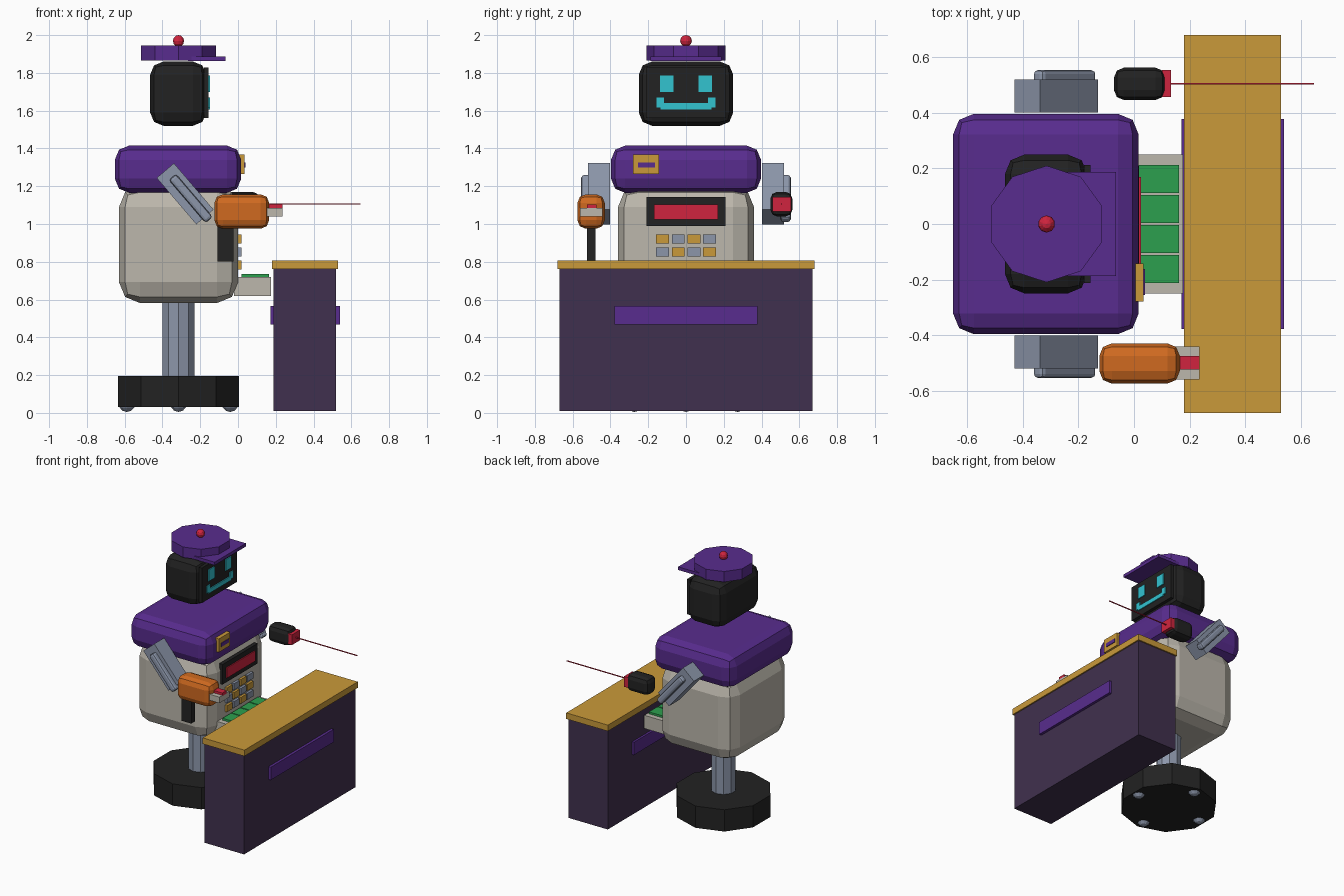
import bpy
import math

if "Cube" in bpy.data.objects:
    bpy.data.objects.remove(bpy.data.objects["Cube"], do_unlink=True)


def material(name, *srgb):
    rgb = [(c / 255 / 12.92) if c < 11 else ((c / 255 + 0.055) / 1.055) ** 2.4 for c in srgb]
    m = bpy.data.materials.new(name)
    m.use_nodes = True
    m.diffuse_color = (*rgb, 1)
    m.node_tree.nodes["Principled BSDF"].inputs["Base Color"].default_value = (*rgb, 1)
    return m


purple = material("purple", 88, 44, 142)
plum = material("dark plum", 64, 48, 78)
gold = material("gold", 202, 154, 58)
beige = material("warm grey", 188, 183, 172)
black = material("black", 34, 34, 34)
slate = material("slate", 140, 150, 170)
red = material("red", 208, 36, 62)
cyan = material("cyan", 50, 195, 208)
green = material("green", 44, 160, 78)
orange = material("orange", 208, 106, 32)


def finish(name, mat):
    obj = bpy.context.object
    obj.name = name
    obj.data.materials.append(mat)
    return obj


def box(name, mat, x, y, z, bevel=0):
    """Box from (min, max) ranges with an optional two-step chamfer."""
    ranges = (x, y, z)
    bpy.ops.mesh.primitive_cube_add(size=1, location=[sum(r) / 2 for r in ranges])
    obj = finish(name, mat)
    obj.scale = [r[1] - r[0] for r in ranges]
    bpy.ops.object.transform_apply(location=False, rotation=False, scale=True)
    if bevel:
        mod = obj.modifiers.new("chamfer", "BEVEL")
        mod.width = bevel
        mod.segments = 2
    return obj


def drum(name, mat, radius, z0, z1):
    bpy.ops.mesh.primitive_cylinder_add(vertices=10, radius=radius, depth=z1 - z0,
                                        location=(AXIS, 0, (z0 + z1) / 2))
    return finish(name, mat)


def ball(name, mat, radius, location):
    bpy.ops.mesh.primitive_uv_sphere_add(segments=10, ring_count=6, radius=radius, location=location)
    return finish(name, mat)


AXIS = -0.315  # centre line of the robot

# Counter
box("counter_body", plum, (0.188, 0.52), (-0.67, 0.67), (0.01, 0.765))
box("counter_top", gold, (0.18, 0.53), (-0.68, 0.68), (0.762, 0.808))
box("counter_stripe", purple, (0.172, 0.54), (-0.378, 0.378), (0.468, 0.565))

# Base, casters and post
drum("base", black, 0.337, 0.03, 0.195)
for i in range(4):
    a = i * math.pi / 2
    ball("caster", slate, 0.048, (AXIS + 0.273 * math.cos(a), 0.273 * math.sin(a), 0.053))
drum("post", slate, 0.088, 0.19, 0.62)

# Torso and shoulders
box("torso", beige, (-0.63, 0.0), (-0.36, 0.36), (0.582, 1.2), 0.11)
box("shoulders", purple, (-0.652, 0.017), (-0.397, 0.397), (1.165, 1.415), 0.075)
box("badge", gold, (0.0, 0.035), (-0.28, -0.143), (1.265, 1.367))
box("badge_slot", purple, (0.03, 0.04), (-0.255, -0.163), (1.298, 1.326))

# Register display and keys
box("display_frame", black, (-0.01, 0.018), (-0.21, 0.21), (0.99, 1.142))
box("display", red, (0.01, 0.026), (-0.17, 0.17), (1.025, 1.102))
for row in range(3):
    for col in range(4):
        y, z = -0.124 + col * 0.083, 0.92 - row * 0.068
        box("key", slate if (row + col) % 2 else gold, (-0.01, 0.018),
            (y - 0.034, y + 0.034), (z - 0.024, z + 0.024))

# Cash drawer with notes
box("cash_drawer", beige, (-0.02, 0.176), (-0.25, 0.25), (0.62, 0.72))
for i in range(4):
    y = -0.162 + i * 0.108
    box("note_stack", green, (0.018, 0.163), (y - 0.05, y + 0.05), (0.71, 0.735))

# Head and face
box("head", black, (-0.465, -0.168), (-0.25, 0.25), (1.52, 1.86), 0.07)
box("face_screen", black, (-0.18, -0.156), (-0.212, 0.212), (1.562, 1.828))
FACE = (-0.16, -0.149)
box("mouth", cyan, FACE, (-0.135, 0.135), (1.607, 1.64))
for s in (-1, 1):
    box("eye", cyan, FACE, sorted((s * 0.066, s * 0.137)), (1.7, 1.787))
    box("mouth_corner", cyan, FACE, sorted((s * 0.117, s * 0.157)), (1.617, 1.67))

# Cap
drum("cap", purple, 0.21, 1.865, 1.945)
box("cap_visor", purple, (-0.265, -0.065), (-0.188, 0.188), (1.864, 1.888))
ball("cap_button", red, 0.031, (AXIS, 0, 1.969))


# Arms, sloping down to the front
def arm_part(name, x, z, y, length, width, bevel=0):
    obj = box(name, slate, (x - length / 2, x + length / 2), y, (z - width / 2, z + width / 2), bevel)
    obj.rotation_euler.y = math.radians(49.5)


for side, s in (("right", -1), ("left", 1)):
    arm_part(side + "_arm", -0.28, 1.16, sorted((s * 0.402, s * 0.52)), 0.323, 0.12)
    arm_part(side + "_arm_rail", -0.25, 1.135, sorted((s * 0.5, s * 0.555)), 0.3, 0.05, 0.015)

# Right hand tool
box("right_tool_body", orange, (-0.125, 0.165), (-0.575, -0.43), (0.975, 1.157), 0.045)
box("right_tool_grip", black, (-0.108, -0.025), (-0.525, -0.478), (0.802, 1.02))
box("right_tool_nozzle", beige, (0.15, 0.236), (-0.56, -0.442), (1.04, 1.086))
box("right_tool_label", red, (0.15, 0.236), (-0.525, -0.475), (1.08, 1.104))

# Left hand scanner with beam
box("left_scanner_body", black, (-0.072, 0.113), (0.447, 0.563), (1.04, 1.17), 0.035)
box("left_scanner_lens", red, (0.1, 0.133), (0.457, 0.555), (1.065, 1.143))
box("scanner_beam", red, (0.13, 0.648), (0.502, 0.508), (1.102, 1.108))
